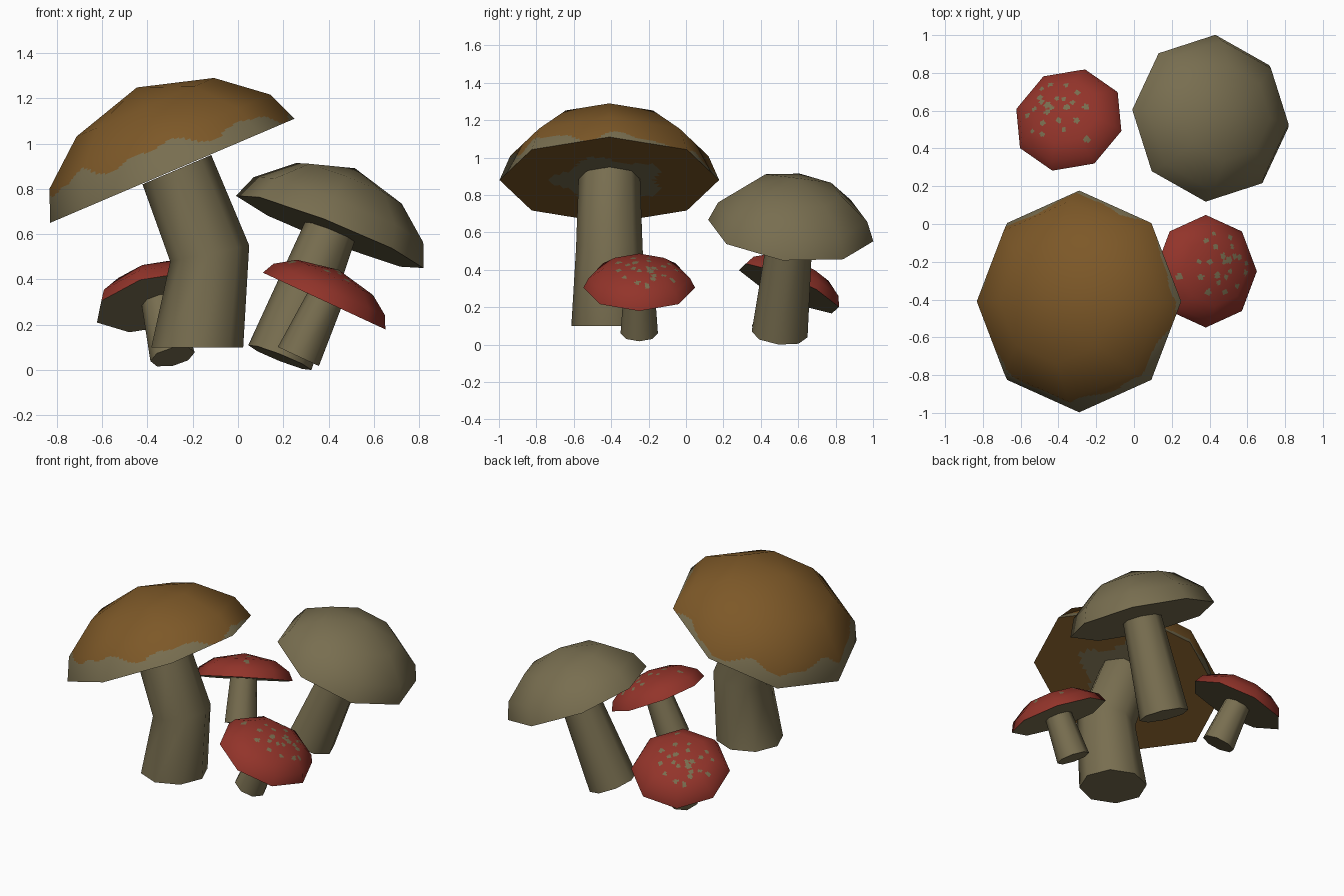
import bpy, math
from mathutils import Vector

if "Cube" in bpy.data.objects:
    bpy.data.objects.remove(bpy.data.objects["Cube"])

SIDES = 8


def material(name, color):
    m = bpy.data.materials.new(name)
    m.diffuse_color = (*color, 1)
    m.use_nodes = True
    m.node_tree.nodes["Principled BSDF"].inputs["Base Color"].default_value = m.diffuse_color
    return m


BEIGE = material("beige", (0.188, 0.156, 0.080))
BROWN = material("brown", (0.205, 0.098, 0.021))
RED = material("red", (0.290, 0.034, 0.023))


def frame(xdir, normal):
    n = Vector(normal).normalized()
    x = Vector(xdir)
    x = (x - n * x.dot(n)).normalized()
    return x, n.cross(x), n


def add_object(name, verts, faces, mats):
    me = bpy.data.meshes.new(name)
    me.from_pydata(verts, [], faces)
    for m in mats:
        me.materials.append(m)
    ob = bpy.data.objects.new(name, me)
    bpy.context.collection.objects.link(ob)
    for p in me.polygons:
        p.use_smooth = True
    return ob


def lathe(name, center, axes, profile, k, mats, rule=None):
    """Eight-sided surface from the axis outwards; each facet is a flat k x k
    grid so that colours can be painted by rule(x, y, height, angle)."""
    X, Y, Z = axes
    c = Vector(center)
    # smooth normals of the profile as (radial, axial)
    segs = []
    for (r0, h0), (r1, h1) in zip(profile, profile[1:]):
        segs.append(Vector((h0 - h1, r1 - r0)).normalized())
    norms = [Vector((0, 1 if segs[0].y > 0 else -1))]
    norms += [(a + b).normalized() for a, b in zip(segs, segs[1:])] + [segs[-1]]
    if profile[1][0] < profile[0][0] or len(profile) == 2:
        norms = [segs[0]] * len(profile)
    local, nrm = [], []
    cols = SIDES * k

    def corner(j):
        a = 2 * math.pi * j / SIDES
        return Vector((math.cos(a), math.sin(a)))

    for i in range(len(segs) * k + 1):
        s, t = min(i // k, len(segs) - 1), 0
        t = (i - s * k) / k
        r = profile[s][0] * (1 - t) + profile[s + 1][0] * t
        h = profile[s][1] * (1 - t) + profile[s + 1][1] * t
        nv = norms[s].lerp(norms[s + 1], t)
        for j in range(cols if i else 1):
            d = corner(j // k).lerp(corner(j // k + 1), (j % k) / k)
            local.append(Vector((d.x * r, d.y * r, h)))
            nrm.append(X * d.x * nv.x + Y * d.y * nv.x + Z * nv.y)

    def vid(i, j):
        return 0 if i == 0 else 1 + (i - 1) * cols + j % cols

    faces = []
    for i in range(len(segs) * k):
        for j in range(cols):
            f = [vid(i, j), vid(i + 1, j), vid(i + 1, j + 1), vid(i, j + 1)]
            faces.append(f[:3] if i == 0 else f)
    ob = add_object(name, [c + X * p.x + Y * p.y + Z * p.z for p in local], faces, mats)
    me = ob.data
    if rule:
        for p in me.polygons:
            q = sum((local[v] for v in p.vertices), Vector()) / len(p.vertices)
            p.material_index = rule(q.x, q.y, q.z, math.atan2(q.y, q.x))
    me.normals_split_custom_set_from_vertices([n.normalized() for n in nrm])
    return ob


def underside(name, center, axes, radius, k, mats, rule=None):
    X, Y, Z = axes
    return lathe(name, center, (X, -Y, -Z), [(0, 0), (radius, 0)], k, mats, rule)


def stem(name, rings):
    """Eight-sided stem through rings of (center, normal, radius)."""
    verts, faces = [], []
    for c, n, r in rings:
        X, Y, _ = frame((1, 0, 0), n)
        for j in range(SIDES):
            a = 2 * math.pi * j / SIDES
            verts.append(Vector(c) + X * r * math.cos(a) + Y * r * math.sin(a))
    for i in range(len(rings) - 1):
        for j in range(SIDES):
            a, b = i * SIDES + j, i * SIDES + (j + 1) % SIDES
            faces.append([a, b, b + SIDES, a + SIDES])
    faces.append(list(range(SIDES))[::-1])
    faces.append([(len(rings) - 1) * SIDES + j for j in range(SIDES)])
    ob = add_object(name, verts, faces, [BEIGE])
    ob.data.set_sharp_from_angle(angle=math.radians(50))
    return ob


def straight_stem(name, center, axes, length, r_bottom, r_top):
    n, c = axes[2], Vector(center)
    return stem(name, [(c - n * length, n, r_bottom), (c, n, r_top)])


# Large brown mushroom: ragged pale rim, pale patch round the stem, bent stem
def brown_rule(x, y, h, a):
    edge = 0.075 + 0.06 * math.cos(a - math.radians(215))
    edge += 0.022 * math.sin(7 * a) + 0.013 * math.sin(13 * a + 1)
    return 0 if h > edge else 1


def gill_rule(x, y, h, a):
    return 1 if math.hypot(x, y) < 0.28 + 0.04 * math.sin(5 * a) else 0


c1 = (-0.29, -0.41, 0.88)
ax1 = frame((1, 0, 0), (-0.392, 0, 0.92))
lathe("brown_cap", c1, ax1, [(0, 0.40), (0.33, 0.305), (0.53, 0.14), (0.587, 0)],
      18, [BROWN, BEIGE], brown_rule)
underside("brown_cap_underside", c1, ax1, 0.587, 18, [BROWN, BEIGE], gill_rule)
stem("bent_stem", [((-0.18, -0.41, 0.10), (0, 0, 1), 0.203),
                   ((-0.125, -0.41, 0.515), (-0.2, 0, 0.98), 0.178),
                   ((-0.27, -0.41, 0.885), ax1[2], 0.165)])

# Medium beige mushroom
c2 = (0.405, 0.56, 0.61)
ax2 = frame((0.415, -0.045, -0.16), (0.367, 0.099, 0.925))
lathe("beige_cap", c2, ax2, [(0, 0.304), (0.251, 0.232), (0.403, 0.106), (0.446, 0)],
      1, [BEIGE])
underside("beige_cap_underside", c2, ax2, 0.446, 1, [BEIGE])
straight_stem("beige_stem", c2, ax2, 0.60, 0.15, 0.118)

# Two small red mushrooms with pale spots (x, y, size in the cap plane)
SPOTS = [(-0.05, 0.16, 14), (0.0, 0.20, 12), (0.10, 0.18, 15), (0.10, 0.13, 12),
         (0.0, 0.13, 14), (0.04, 0.08, 15), (0.075, 0.06, 19), (0.11, 0.08, 15),
         (0.14, 0.075, 16), (0.045, 0.05, 13), (-0.04, 0.05, 15), (-0.10, 0.05, 12),
         (0.0, -0.02, 16), (-0.09, -0.03, 16), (-0.20, -0.03, 16), (0.08, 0.0, 13),
         (0.18, -0.01, 15), (0.13, -0.08, 14), (0.055, -0.11, 14), (-0.045, -0.11, 17),
         (0.19, 0.04, 14), (0.01, -0.06, 14), (0.055, -0.03, 13)]


def spot_rule(x, y, h, a):
    return 1 if any(math.hypot(x - u, y - v) < s / 1000 for u, v, s in SPOTS) else 0


for tag, c, xdir, n in [
        ("front", (0.38, -0.25, 0.305), (1, 0, -0.46), (0.42, 0, 0.907)),
        ("back", (-0.345, 0.55, 0.30), (-0.135, 0.23, -0.133), (-0.207, 0.396, 0.894))]:
    ax = frame(xdir, n)
    lathe("red_cap_" + tag, c, ax,
          [(0, 0.152), (0.185, 0.115), (0.272, 0.055), (0.298, 0)],
          14, [RED, BEIGE], spot_rule)
    underside("red_cap_underside_" + tag, c, ax, 0.298, 1, [BEIGE])
    straight_stem("red_cap_stem_" + tag, c, ax, 0.27, 0.10, 0.082)
